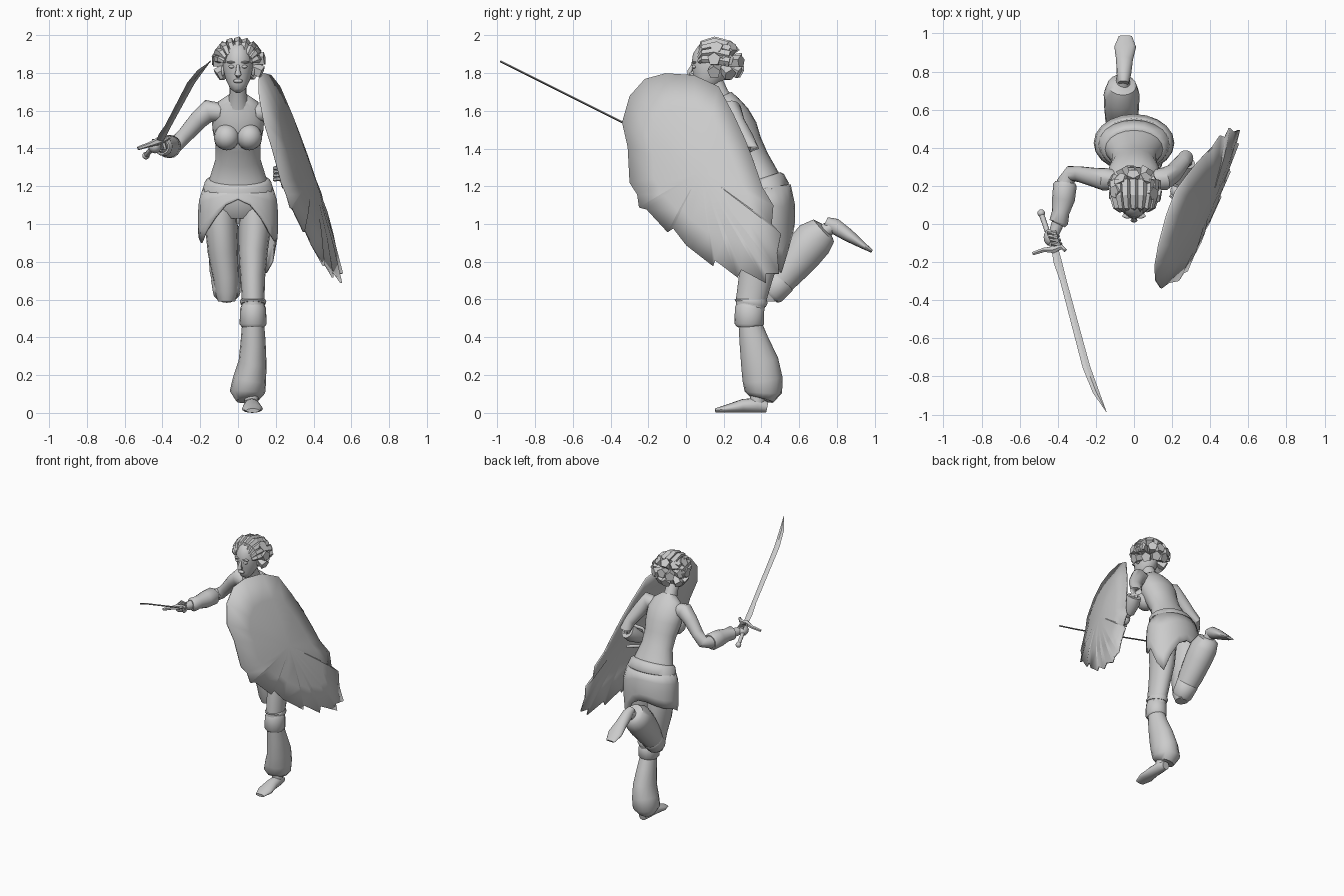
import bpy
import bmesh
import math
import random
from mathutils import Vector

random.seed(4)
default_cube = bpy.data.objects.get("Cube")
if default_cube:
    bpy.data.objects.remove(default_cube, do_unlink=True)

# One plain clay colour for the whole figure
clay = bpy.data.materials.new("clay_grey")
clay.use_nodes = True
clay_colour = (0.6, 0.6, 0.6, 1)
clay.diffuse_color = clay_colour
clay.node_tree.nodes["Principled BSDF"].inputs["Base Color"].default_value = clay_colour

AXIS_X, AXIS_Y, AXIS_Z = Vector((1, 0, 0)), Vector((0, 1, 0)), Vector((0, 0, 1))


def finish(name, mesh_builder, smooth_angle=50, thickness=0):
    """Turn a bmesh into a named object, smooth below the given angle."""
    bmesh.ops.recalc_face_normals(mesh_builder, faces=mesh_builder.faces)
    mesh = bpy.data.meshes.new(name)
    mesh_builder.to_mesh(mesh)
    mesh_builder.free()
    mesh.materials.append(clay)
    mesh.shade_smooth()
    mesh.set_sharp_from_angle(angle=math.radians(smooth_angle))
    part = bpy.data.objects.new(name, mesh)
    bpy.context.scene.collection.objects.link(part)
    if thickness:
        solid = part.modifiers.new("thickness", "SOLIDIFY")
        solid.thickness = thickness
        solid.offset = 0
    return part


def loft(name, rings, sides=16, reference=AXIS_X, smooth_angle=50):
    """Skin elliptical rings (x, y, z, radius, optional second radius) along their path."""
    builder = bmesh.new()
    centres = [Vector(ring[:3]) for ring in rings]
    loops = []
    for index, ring in enumerate(rings):
        before = centres[max(index - 1, 0)]
        after = centres[min(index + 1, len(rings) - 1)]
        tangent = (after - before).normalized()
        axis = reference if abs(tangent.dot(reference)) < 0.93 else AXIS_Y
        across = (axis - tangent * tangent.dot(axis)).normalized()
        through = tangent.cross(across)
        loop = []
        for side in range(sides):
            turn = math.tau * side / sides
            offset = across * ring[3] * math.cos(turn) + through * ring[-1] * math.sin(turn)
            loop.append(builder.verts.new(centres[index] + offset))
        loops.append(loop)
    for lower, upper in zip(loops, loops[1:]):
        for side in range(sides):
            following = (side + 1) % sides
            builder.faces.new((lower[side], lower[following], upper[following], upper[side]))
    builder.faces.new(loops[0])
    builder.faces.new(loops[-1])
    return finish(name, builder, smooth_angle)


def ball(name, centre, scale):
    builder = bmesh.new()
    bmesh.ops.create_uvsphere(builder, u_segments=16, v_segments=10, radius=1)
    bmesh.ops.scale(builder, vec=Vector(scale), verts=builder.verts)
    bmesh.ops.translate(builder, vec=Vector(centre), verts=builder.verts)
    return finish(name, builder)


# Torso leaning forward, chest, neck
loft("torso", [(0, .43, 1.03, .12, .09), (0, .43, 1.1, .18, .13), (0, .41, 1.18, .17, .12),
               (0, .385, 1.26, .145, .1), (0, .35, 1.34, .12, .09), (0, .31, 1.42, .12, .095),
               (0, .275, 1.5, .135, .105), (0, .245, 1.58, .14, .09), (0, .22, 1.64, .11, .065),
               (0, .2, 1.68, .05, .045)], sides=20)
loft("neck", [(0, .21, 1.63, .06), (0, .18, 1.69, .045), (0, .14, 1.78, .045)])
for side, sign in (("left", 1), ("right", -1)):
    ball(side + "_bust", (sign * .06, .205, 1.46), (.068, .075, .07))

# Head and face
loft("head", [(0, .07, 1.705, .02), (0, .085, 1.725, .045), (0, .11, 1.77, .066, .08),
              (0, .125, 1.82, .078, .1), (0, .14, 1.88, .08, .105), (0, .15, 1.93, .065, .085),
              (0, .155, 1.96, .03, .04)])
loft("nose", [(0, .04, 1.85, .007), (0, .02, 1.81, .012), (0, .018, 1.793, .018, .014),
              (0, .04, 1.785, .012)], sides=8)
ball("lips", (0, .04, 1.757), (.025, .014, .011))
for side, sign in (("left", 1), ("right", -1)):
    ball(side + "_eye", (sign * .033, .043, 1.833), (.017, .012, .009))
    ball(side + "_brow", (sign * .035, .043, 1.856), (.026, .014, .006))
    ball(side + "_ear", (sign * .08, .14, 1.81), (.01, .02, .03))

# Hair: locks swept back over the crown, then blunt stubs behind
for lock in range(9):
    turn = math.radians(-88 + 22 * lock)
    sine, cosine = math.sin(turn), math.cos(turn)
    loft("swept_lock", [(.07 * sine, .07, 1.86 + .05 * cosine, .012),
                        (.095 * sine, .09, 1.87 + .085 * cosine, .02),
                        (.11 * sine, .15, 1.87 + .1 * cosine, .024),
                        (.115 * sine, .23, 1.855 + .09 * cosine, .028)], sides=5, smooth_angle=20)
hair_centre = Vector((0, .17, 1.86))
for elevation, count in ((-28, 6), (5, 7), (38, 5)):
    for stub in range(count):
        turn = math.radians(-95 + 190 * (stub + random.uniform(-.15, .15)) / (count - 1))
        tilt = math.radians(elevation + random.uniform(-6, 6))
        out = Vector((math.sin(turn) * math.cos(tilt), math.cos(turn) * math.cos(tilt), math.sin(tilt)))
        start, end = hair_centre + out * .05, hair_centre + out * random.uniform(.125, .145)
        loft("hair_stub", [(*start, .03), (*end, .036)], sides=5, reference=AXIS_Z, smooth_angle=20)

# Arms and hands
loft("right_arm", [(-.09, .23, 1.59, .05), (-.155, .235, 1.6, .06), (-.21, .245, 1.55, .05),
                   (-.28, .26, 1.47, .042), (-.33, .265, 1.42, .042), (-.36, .22, 1.41, .045),
                   (-.37, .13, 1.41, .045), (-.39, .03, 1.41, .035), (-.42, -.05, 1.41, .028)],
     reference=AXIS_Z)
loft("right_bracer", [(-.36, .22, 1.41, .052), (-.362, .205, 1.41, .062), (-.37, .13, 1.41, .06),
                      (-.385, .06, 1.41, .046), (-.395, .01, 1.41, .05), (-.4, 0, 1.41, .04)],
     reference=AXIS_Z)
loft("left_arm", [(.09, .23, 1.59, .05), (.155, .235, 1.6, .06), (.205, .265, 1.53, .05),
                  (.25, .32, 1.45, .042), (.27, .345, 1.4, .042), (.27, .32, 1.36, .045),
                  (.25, .26, 1.31, .042), (.235, .2, 1.28, .028)], reference=AXIS_Z)
loft("left_bracer", [(.272, .325, 1.365, .05), (.26, .29, 1.335, .056), (.24, .225, 1.29, .042)],
     reference=AXIS_Z)
ball("right_palm", (-.44, -.07, 1.41), (.034, .045, .036))
ball("left_palm", (.225, .17, 1.27), (.035, .04, .045))
for finger in range(4):
    step = finger * .02
    loft("right_finger", [(-.455 + step / 3, -.05 - step, 1.44, .011),
                          (-.415 + step / 3, -.045 - step, 1.435, .012),
                          (-.405 + step / 3, -.045 - step, 1.395, .01)], sides=6)
    loft("left_finger", [(.25, .16, 1.24 + step, .011), (.22, .125, 1.24 + step, .012),
                         (.19, .15, 1.235 + step, .01)], sides=6, reference=AXIS_Z)

# Curved sword
blade_path = [(-.415, -.13, .018), (-.4, -.2, .022), (-.37, -.3, .017), (-.33, -.45, .018),
              (-.29, -.6, .019), (-.25, -.75, .02), (-.2, -.88, .017), (-.145, -.985, .001)]
loft("sword_blade", [(x, y, 1.37 - y / 2, width, .005) for x, y, width in blade_path],
     sides=4, smooth_angle=20)
loft("sword_grip", [(-.485, .05, 1.365, .014), (-.42, -.14, 1.44, .014)], sides=8)
ball("sword_pommel", (-.487, .057, 1.362), (.02, .02, .02))
loft("sword_guard", [(-.53, -.155, 1.4, .01), (-.47, -.135, 1.42, .013), (-.42, -.135, 1.44, .02),
                     (-.38, -.12, 1.45, .013), (-.36, -.14, 1.46, .01)], sides=6, reference=AXIS_Z)

# Shield: ragged outline in (y, z), laid on a slanted plane and domed outward
outline = [(-.11, 1.8), (-.22, 1.77), (-.3, 1.68), (-.34, 1.54), (-.31, 1.41), (-.3, 1.22),
           (-.26, 1.16), (-.25, 1.09), (-.21, 1.08), (-.1, .96), (-.07, .98), (0, .89), (.14, .78),
           (.15, .81), (.27, .72), (.29, .76), (.42, .69), (.42, .74), (.49, .74), (.48, .85),
           (.5, .95), (.45, 1), (.46, 1.1), (.4, 1.2), (.36, 1.32), (.31, 1.45), (.25, 1.58),
           (.17, 1.73), (.04, 1.79)]
shield_middle = (.09, 1.26)
builder = bmesh.new()


def shield_point(y, z, dome):
    return builder.verts.new((.63 + .25 * y - .255 * z + dome, y - .26 * dome, z + .26 * dome))


def shield_ring(size, dome):
    mid_y, mid_z = shield_middle
    return [shield_point(mid_y + (y - mid_y) * size, mid_z + (z - mid_z) * size, dome)
            for y, z in outline]


shield_rings = [shield_ring(1, -.012), shield_ring(.65, .02), shield_ring(.3, .04)]
peak = shield_point(*shield_middle, .045)
for index in range(len(outline)):
    following = (index + 1) % len(outline)
    for outer, inner in zip(shield_rings, shield_rings[1:]):
        builder.faces.new((outer[index], outer[following], inner[following], inner[index]))
    builder.faces.new((shield_rings[-1][index], shield_rings[-1][following], peak))
finish("shield", builder, smooth_angle=12, thickness=.01)
loft("shield_grip", [(.36, .2, 1.36, .012), (.24, .18, 1.34, .012), (.225, .16, 1.27, .012),
                     (.24, .16, 1.2, .012), (.38, .17, 1.16, .012)], sides=8, reference=AXIS_Y)

# Belt and wrapped hip cloth with an open front and a tail behind the left leg
loft("belt", [(0, .42, 1.165, .18, .125), (0, .417, 1.175, .19, .135), (0, .4, 1.225, .175, .125),
              (0, .395, 1.24, .155, .11)], sides=20)
hem_heights = [1.13, 1.1, 1.03, .95, .91, .93, .8, .74, .86, .96,
               1, 1, .98, .96, .95, .93, .9, .96, 1.03, 1.1]
builder = bmesh.new()
rows = []
for level in range(5):
    row = []
    for index, hem in enumerate(hem_heights):
        turn = math.tau * index / len(hem_heights)
        top = 1.19 - .02 * math.cos(turn)
        height = top + (hem - top) * level / 4
        girth = min(1, .86 + (1.2 - height) * 1.5) - max(0, .95 - height) * .5
        row.append(builder.verts.new((.207 * girth * math.sin(turn),
                                      .425 - .147 * girth * math.cos(turn), height)))
    rows.append(row)
for upper, lower in zip(rows, rows[1:]):
    for index in range(len(upper)):
        builder.faces.new((upper[index - 1], upper[index], lower[index], lower[index - 1]))
finish("hip_cloth", builder, smooth_angle=35, thickness=.01)

# Left leg, standing
loft("left_thigh", [(.09, .42, 1.12, .08, .1), (.09, .42, 1, .086, .115), (.08, .4, .85, .077, .105),
                    (.078, .37, .72, .066, .09), (.08, .345, .6, .06, .08), (.08, .335, .5, .06, .07)])
loft("left_knee_tie", [(.08, .342, .575, .066, .082), (.08, .345, .59, .07, .088), (.08, .345, .602, .064, .082)])
loft("left_knee_band", [(.08, .335, .455, .06, .065), (.08, .335, .47, .072, .078),
                        (.08, .337, .555, .068, .078), (.08, .34, .57, .06, .07)])
loft("left_trouser", [(.08, .337, .48, .058, .06), (.08, .36, .38, .066, .078), (.077, .39, .27, .074, .1),
                      (.062, .405, .18, .088, .106), (.05, .41, .11, .094, .1), (.055, .4, .07, .065)])
loft("left_ankle", [(.07, .385, .13, .04), (.072, .375, .03, .034, .04)])
loft("left_foot", [(.07, .43, .03, .028), (.072, .38, .04, .038, .04), (.074, .3, .036, .044, .036),
                   (.076, .22, .022, .056, .022), (.078, .155, .012, .035, .011)])

# Right leg, kicked up behind
loft("right_thigh", [(-.09, .42, 1.12, .08, .1), (-.09, .43, 1, .086, .115), (-.08, .44, .85, .08, .105),
                     (-.065, .45, .72, .068, .085), (-.06, .45, .64, .062, .07), (-.06, .45, .59, .045, .05)])
loft("right_knee_band", [(-.06, .44, .625, .06), (-.06, .45, .635, .072), (-.062, .505, .7, .08),
                         (-.062, .515, .71, .07)])
loft("right_trouser", [(-.06, .47, .66, .07), (-.065, .54, .75, .085, .09), (-.065, .62, .85, .092, .105),
                       (-.065, .68, .92, .094, .105), (-.063, .73, .965, .075, .08), (-.06, .74, .975, .04)])
loft("right_ankle", [(-.06, .71, .95, .04), (-.055, .775, .985, .035)])
loft("right_foot", [(-.055, .74, 1.01, .028), (-.053, .785, .99, .038, .042), (-.05, .86, .94, .044, .034),
                    (-.046, .93, .892, .057, .02), (-.045, .985, .855, .035, .008)])
